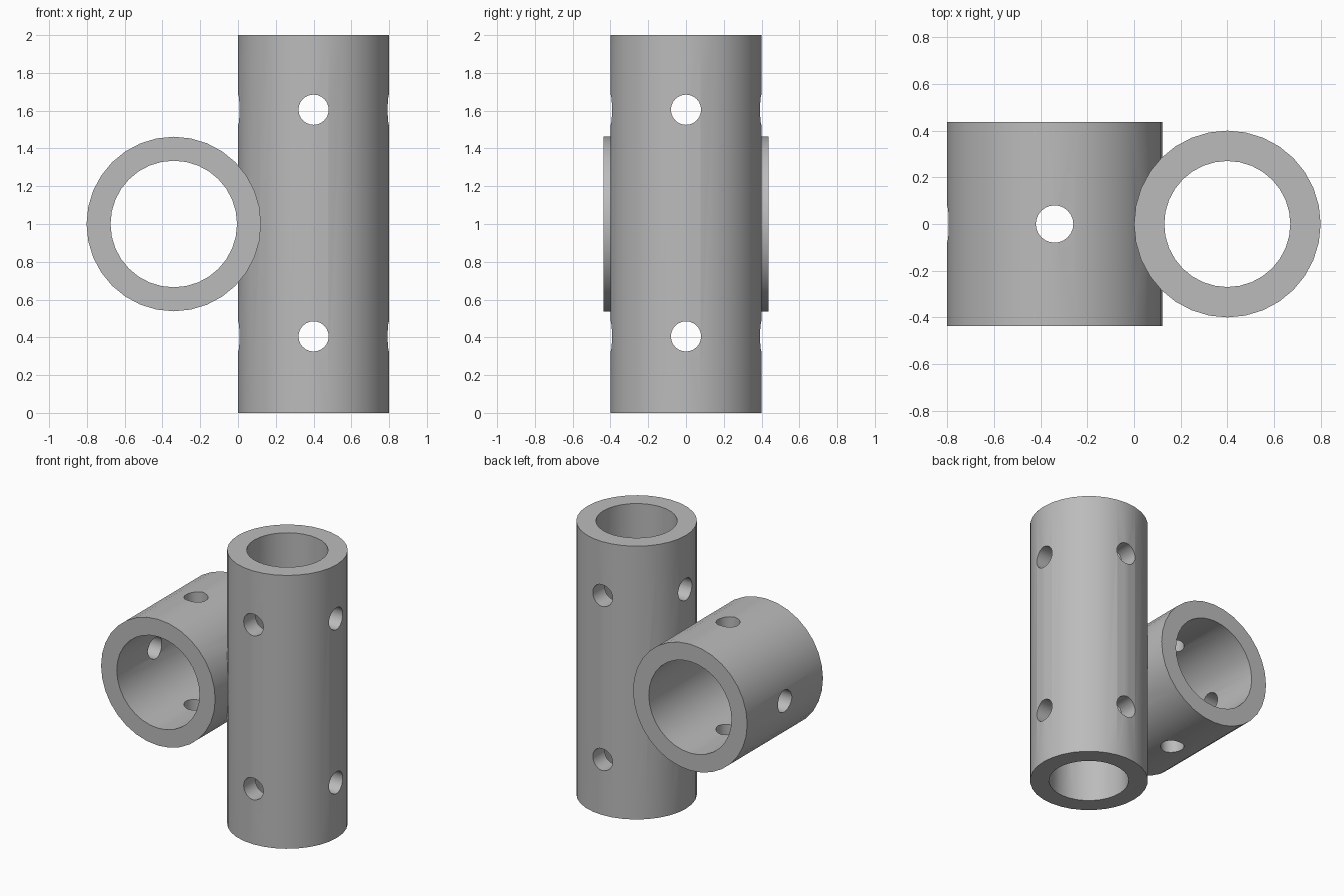
import bpy
import math
from mathutils import Vector

if "Cube" in bpy.data.objects:
    bpy.data.objects.remove(bpy.data.objects["Cube"], do_unlink=True)

# Grey plastic
grey = bpy.data.materials.new("plain_grey")
grey.use_nodes = True
colour = (0.5, 0.5, 0.5, 1)
grey.diffuse_color = colour
grey.node_tree.nodes["Principled BSDF"].inputs["Base Color"].default_value = colour

POST = Vector((0.4, 0, 1))
SLEEVE = Vector((-0.34, 0, 1))
TURN = {"X": (0, math.pi / 2, 0), "Y": (math.pi / 2, 0, 0), "Z": (0, 0, 0)}


def cylinder(name, centre, axis, radius, length, sides=32):
    bpy.ops.mesh.primitive_cylinder_add(vertices=sides, radius=radius, depth=length,
                                        location=centre, rotation=TURN[axis])
    obj = bpy.context.object
    obj.name = name
    obj.data.materials.append(grey)
    return obj


def combine(target, tool, operation):
    mod = target.modifiers.new(operation.lower(), "BOOLEAN")
    mod.operation = operation
    mod.solver = "EXACT"
    mod.object = tool
    bpy.context.view_layer.objects.active = target
    bpy.ops.object.modifier_apply(modifier=mod.name)
    bpy.data.objects.remove(tool, do_unlink=True)


# Upright post fused with the crosswise sleeve
body = cylinder("crossed_tubes", POST, "Z", 0.4, 2)
combine(body, cylinder("sleeve", SLEEVE, "Y", 0.462, 0.876), "UNION")

# Main bores
combine(body, cylinder("post_bore", POST, "Z", 0.27, 2.2), "DIFFERENCE")
combine(body, cylinder("sleeve_bore", SLEEVE, "Y", 0.335, 1.2), "DIFFERENCE")

# Screw holes through the post, both ways at each end
for height in (-0.595, 0.605):
    for axis in "XY":
        centre = POST + Vector((0, 0, height))
        combine(body, cylinder("post_hole", centre, axis, 0.08, 1, 24), "DIFFERENCE")

# Screw holes in the sleeve: top to bottom, and the outer side only
combine(body, cylinder("sleeve_hole", SLEEVE, "Z", 0.08, 1.2, 24), "DIFFERENCE")
outer = SLEEVE - Vector((0.4, 0, 0))
combine(body, cylinder("side_hole", outer, "X", 0.08, 0.4, 24), "DIFFERENCE")

bpy.ops.object.select_all(action="DESELECT")
body.select_set(True)
bpy.context.view_layer.objects.active = body
bpy.ops.object.shade_smooth_by_angle(angle=math.radians(30))
